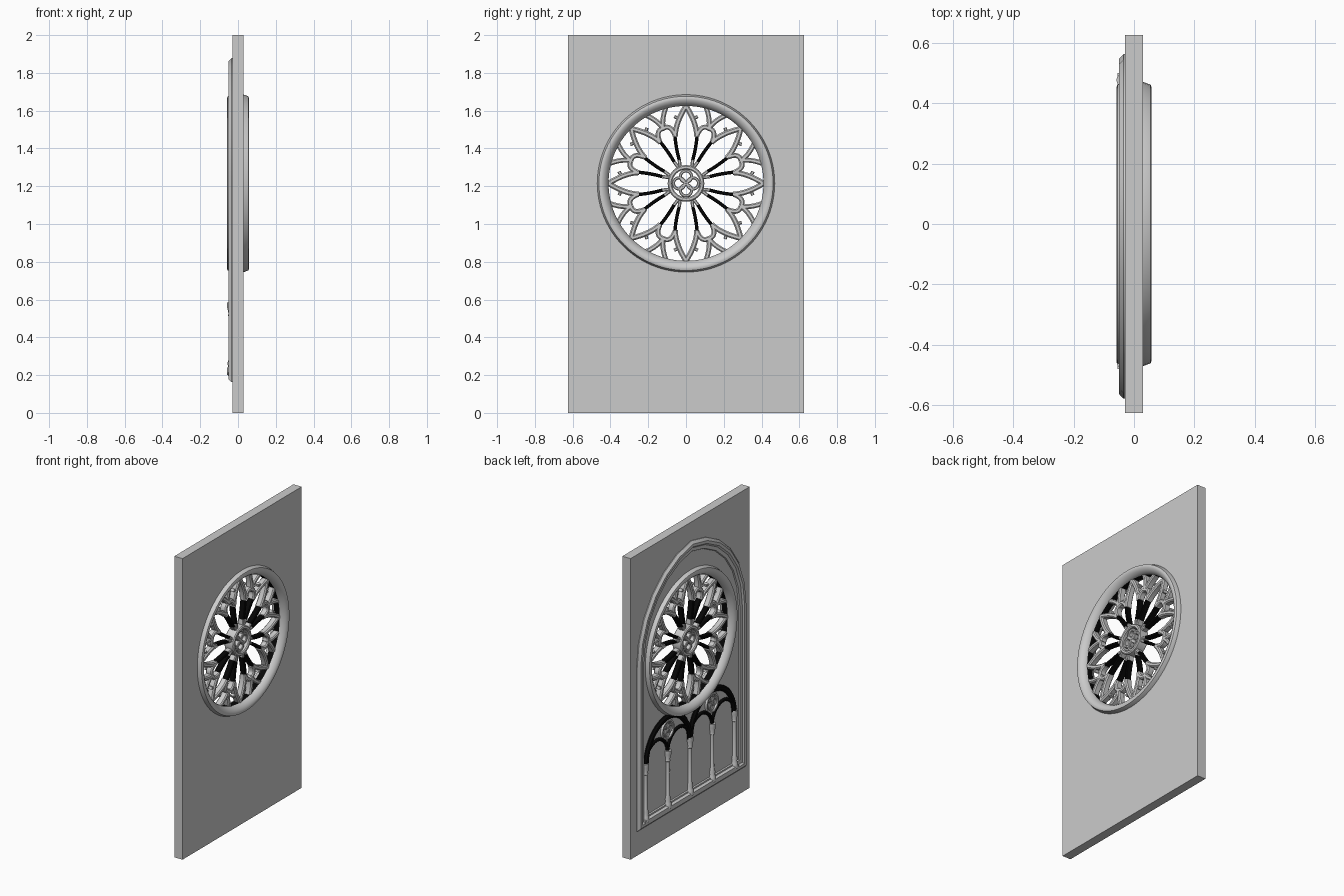
import bpy, bmesh
from math import sin, cos, pi, radians, acos
from mathutils import Vector

cube = bpy.data.objects.get("Cube")
if cube:
    bpy.data.objects.remove(cube)


def material(name, level):
    mat = bpy.data.materials.new(name)
    mat.use_nodes = True
    mat.diffuse_color = (level, level, level, 1)
    mat.node_tree.nodes["Principled BSDF"].inputs["Base Color"].default_value = mat.diffuse_color
    return mat


stone = material("grey stone", 0.6)
black = material("black stone", 0.002)
ROSE = Vector((0, 1.215))     # rose centre in (y, z)


def polar(r, degrees, centre=ROSE):
    a = radians(degrees)
    return centre + Vector((r * cos(a), r * sin(a)))


def circle(r, centre=ROSE, n=64):
    return [polar(r, 360 * i / n, centre) for i in range(n)]


def bezier(a, b, c, n=10):
    return [a * (1 - t) ** 2 + b * 2 * t * (1 - t) + c * t * t
            for t in (i / n for i in range(n + 1))]


def finish(bm, name, mat=stone):
    bmesh.ops.recalc_face_normals(bm, faces=bm.faces)
    mesh = bpy.data.meshes.new(name)
    bm.to_mesh(mesh)
    bm.free()
    ob = bpy.data.objects.new(name, mesh)
    bpy.context.collection.objects.link(ob)
    mesh.materials.append(mat)
    bpy.ops.object.select_all(action='DESELECT')
    ob.select_set(True)
    bpy.context.view_layer.objects.active = ob
    bpy.ops.object.shade_smooth_by_angle(angle=radians(35))
    return ob


def sweep(bm, path, section, closed=False):
    """Carry a section of (sideways offset, x) along a path in the y-z plane."""
    n, rings = len(path), []
    for i, p in enumerate(path):
        before = path[i - 1] if closed or i else None
        after = path[(i + 1) % n] if closed or i < n - 1 else None
        d1 = (p - before).normalized() if before else (after - p).normalized()
        d2 = (after - p).normalized() if after else d1
        d = (d1 + d2).normalized()
        side = Vector((d.y, -d.x)) / max(d.dot(d1), 0.4)
        rings.append([bm.verts.new((x, p.x + side.x * o, p.y + side.y * o)) for o, x in section])
    m = len(section)
    for i in range(n if closed else n - 1):
        a, b = rings[i], rings[(i + 1) % n]
        for j in range(m):
            k = (j + 1) % m
            bm.faces.new((a[j], a[k], b[k], b[j]))
    if not closed:
        bm.faces.new(rings[0])
        bm.faces.new(rings[-1])


def bar(w, d):
    """Chamfered bar section, w half width and d half depth."""
    b = w * 0.5
    return [(w, d - b), (w - b, d), (b - w, d), (-w, d - b),
            (-w, b - d), (b - w, -d), (w - b, -d), (w, b - d)]


def relief(w, depth):
    """Moulding section standing on the -x face of the wall."""
    return [(w, -0.028), (w, -0.03 - depth * 0.4), (w * 0.5, -0.03 - depth),
            (-w * 0.5, -0.03 - depth), (-w, -0.03 - depth * 0.4), (-w, -0.028)]


# Wall slab with a round opening
curve = bpy.data.curves.new("wall", 'CURVE')
curve.dimensions, curve.fill_mode, curve.extrude = '2D', 'BOTH', 0.03
corners = [Vector((-0.625, 0)), Vector((0.625, 0)), Vector((0.625, 2)), Vector((-0.625, 2))]
for pts in (corners, circle(0.435)):
    spline = curve.splines.new('POLY')
    spline.points.add(len(pts) - 1)
    for point, p in zip(spline.points, pts):
        point.co = (p.x, p.y, 0, 1)
    spline.use_cyclic_u = True
wall = bpy.data.objects.new("wall", curve)
wall.rotation_euler = (pi / 2, 0, pi / 2)
curve.materials.append(stone)
bpy.context.collection.objects.link(wall)
bpy.ops.object.select_all(action='DESELECT')
wall.select_set(True)
bpy.context.view_layer.objects.active = wall
bpy.ops.object.convert(target='MESH')
bpy.ops.object.shade_flat()

# Round moulding on both faces, with a black inner reveal
bm = bmesh.new()
half = [(0.03, 0.03), (0.021, 0.055), (0.012, 0.058), (0.002, 0.057),
        (-0.012, 0.049), (-0.023, 0.036), (-0.03, 0.02)]
sweep(bm, circle(0.44, n=96), half + [(o, -x) for o, x in reversed(half)], True)
ring = finish(bm, "rose_ring")
ring.data.materials.append(black)
for face in ring.data.polygons:
    if (Vector(face.center.yz) - ROSE).length < 0.411:
        face.material_index = 1

# Hub with four small foils
bm = bmesh.new()
sweep(bm, circle(0.085, n=40), bar(0.012, 0.035), True)
for k in range(4):
    sweep(bm, circle(0.03, polar(0.036, 90 * k), 24), bar(0.008, 0.022), True)
finish(bm, "rose_hub")

# Eight petals: paired black ribs near the hub, grey heads and forks at the rim
ribs, heads = bmesh.new(), bmesh.new()
for k in range(8):
    a = 45 * k
    for s in (-1, 1):
        rib = bezier(polar(0.13, a + 16 * s), polar(0.19, a + 16 * s), polar(0.265, a + 13 * s), 8)
        sweep(ribs, rib, bar(0.009, 0.02))
        sweep(heads, [polar(0.09, a + 20 * s), rib[0]], bar(0.009, 0.02))
        arc = bezier(polar(0.255, a + 13 * s), polar(0.325, a + 10 * s), polar(0.41, a))
        sweep(heads, arc, bar(0.014, 0.022))
        sweep(heads, [arc[6], polar(0.36, a + 10 * s)], bar(0.009, 0.016))
        sweep(heads, bezier(polar(0.265, a + 13 * s), polar(0.325, a + 15 * s),
                            polar(0.315, a + 22.5 * s)), bar(0.013, 0.022))
        sweep(heads, bezier(polar(0.31, a + 22.5 * s), polar(0.36, a + 21.5 * s),
                            polar(0.42, a + 14.5 * s), 6), bar(0.013, 0.022))
finish(ribs, "rose_ribs", black)
finish(heads, "rose_tracery")


def pointed_arch(w, bottom, spring, apex, n=6):
    """Closed outline: sill, jambs and a pointed head."""
    rise = apex - spring
    r = (w * w + rise * rise) / (2 * w)
    turn = acos((r - w) / r)
    right = [Vector((w - r + r * cos(turn * i / n), spring + r * sin(turn * i / n)))
             for i in range(n + 1)]
    left = [Vector((-p.x, p.y)) for p in reversed(right[:-1])]
    pts = [Vector((w, bottom))] + right + left + [Vector((-w, bottom))]
    return [p + Vector((-0.008, 0)) for p in pts]


# Blind arch in two shallow steps on the -x face
bm = bmesh.new()
sweep(bm, pointed_arch(0.548, 0.185, 1.25, 1.855),
      [(0.022, -0.028), (0.022, -0.035), (0.006, -0.05), (-0.012, -0.05),
       (-0.022, -0.04), (-0.045, -0.038), (-0.05, -0.028)], True)
finish(bm, "blind_arch_moulding")

# Sill under the arcade
STEP, MID, SPRING = 0.233, 0.01, 0.575
bm = bmesh.new()
sweep(bm, [Vector((MID - 0.49, 0.205)), Vector((MID + 0.49, 0.205))], relief(0.016, 0.024))
finish(bm, "arcade_sill")

# Five colonnettes turned from one profile of (radius, height)
profile = [(0.022, 0.20), (0.022, 0.235), (0.017, 0.245), (0.020, 0.265), (0.013, 0.285),
           (0.012, 0.51), (0.017, 0.515), (0.014, 0.525), (0.022, 0.56), (0.022, 0.585)]
for i in range(5):
    bm = bmesh.new()
    y = MID + STEP * (i - 2)
    rings = [[bm.verts.new((-0.036 + r * cos(2 * pi * j / 16), y + r * sin(2 * pi * j / 16), z))
              for j in range(16)] for r, z in profile]
    for a, b in zip(rings, rings[1:]):
        for j in range(16):
            k = (j + 1) % 16
            bm.faces.new((a[j], a[k], b[k], b[j]))
    bm.faces.new(rings[0])
    bm.faces.new(rings[-1])
    finish(bm, "colonnette_%d" % (i + 1))

# Two wide black arches, each over two narrow ones and a grey roundel
for side, name in ((-1, "right"), (1, "left")):
    bm = bmesh.new()
    centre = Vector((MID + side * STEP, SPRING))
    sweep(bm, [polar(STEP - 0.004, 180 * i / 24, centre) for i in range(25)], relief(0.018, 0.02))
    for s in (-0.5, 0.5):
        c = centre + Vector((s * STEP, 0))
        sweep(bm, [polar(STEP / 2, 180 * i / 16, c) for i in range(17)], relief(0.011, 0.014))
    finish(bm, "arcade_arches_" + name, black)
    bm = bmesh.new()
    c = centre + Vector((0, 0.145))
    sweep(bm, circle(0.058, c, 28), relief(0.009, 0.012), True)
    for k in range(4):
        sweep(bm, circle(0.023, polar(0.025, 90 * k, c), 16), relief(0.006, 0.007), True)
    finish(bm, "arcade_roundel_" + name)
